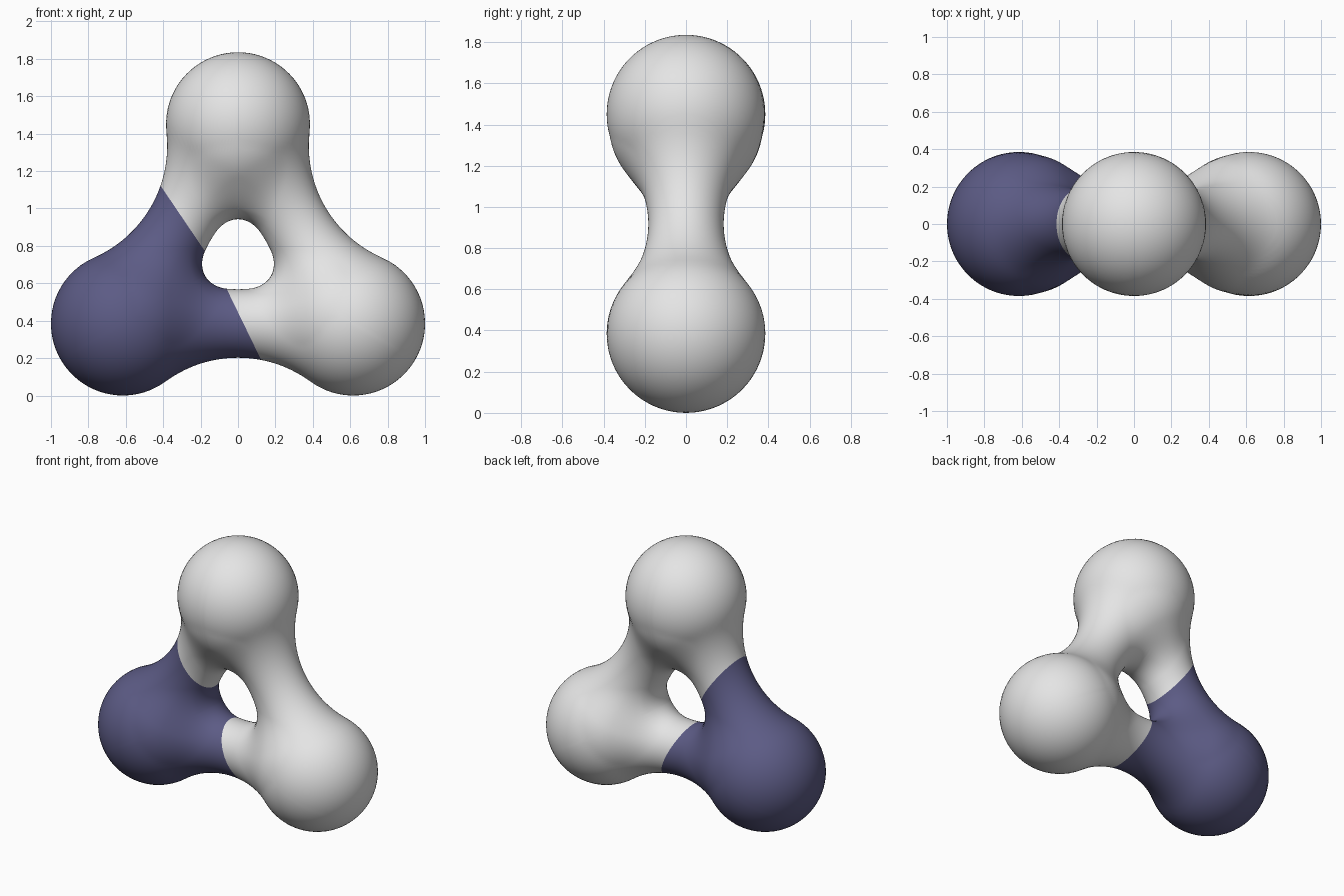
import bpy, bmesh, math
from mathutils import Vector

if "Cube" in bpy.data.objects:
    bpy.data.objects.remove(bpy.data.objects["Cube"])

R_BALL, R_NECK, HALF = 0.385, 0.183, 0.615      # lobe radius, neck radius, half edge
INR = HALF / math.sqrt(3)                       # triangle inradius
# radius of the arc that joins the neck to the lobes tangentially
RHO = (HALF**2 + R_NECK**2 - R_BALL**2) / (2 * (R_BALL - R_NECK))
ARC = R_NECK + RHO
EDGES = [(math.cos(math.radians(a)), math.sin(math.radians(a))) for a in (30, 150, 270)]
N_THIRD, N_SEC = 76, 96


def dumbbell(x, y, z, n):
    """Distance to two lobes joined by a waisted neck along one triangle side."""
    t = abs(x * n[1] - z * n[0])
    d = math.hypot(x * n[0] + z * n[1] - INR, y)
    if t / HALF + d / ARC < 1:
        return RHO - math.hypot(t, d - ARC)
    return math.hypot(t - HALF, d) - R_BALL


def field(x, y, z):
    """Union of the three dumbbells, blended softly near the hole."""
    a, b, _ = sorted(dumbbell(x, y, z, n) for n in EDGES)
    k = 0.18 * min(1, max(0, (0.6 - math.hypot(x, z)) / 0.35))
    if k > 0 and b - a < k:
        a -= (k - (b - a))**2 / (4 * k)
    return a


def section(theta):
    """Closed cross-section (radius, y) at an angle from the top lobe."""
    core = INR / math.cos(math.pi / 3 - abs(theta))
    s, c = math.sin(theta), math.cos(theta)
    pts = []
    for j in range(N_SEC):
        p = 2 * math.pi * j / N_SEC
        cr, cy = math.cos(p), math.sin(p)
        lo, hi = 0.0, 0.6
        if cr < -1e-6:
            hi = min(hi, core / -cr)
        for _ in range(18):
            m = (lo + hi) / 2
            r = core + m * cr
            if field(r * s, m * cy, r * c) < 0:
                lo = m
            else:
                hi = m
        pts.append((core + lo * cr, lo * cy))
    return pts


# Three-lobed ring: one third is computed and repeated by rotation
third = [(th, section(th)) for th in
         (-math.pi / 3 + 2 * math.pi / 3 * i / N_THIRD for i in range(N_THIRD))]
bm = bmesh.new()
rings = []
for q in range(3):
    for th, pts in third:
        a = th + q * 2 * math.pi / 3
        rings.append([bm.verts.new((r * math.sin(a), y, r * math.cos(a) + R_BALL + INR))
                      for r, y in pts])
for i, ring in enumerate(rings):
    nxt = rings[(i + 1) % len(rings)]
    for j in range(N_SEC):
        k = (j + 1) % N_SEC
        bm.faces.new((ring[j], ring[k], nxt[k], nxt[j]))
bmesh.ops.recalc_face_normals(bm, faces=bm.faces)

# Cut the two colour borders around the dark lobe
AX = Vector((math.cos(math.pi / 6), 0, 0.5))
PERP = Vector((-0.5, 0, math.cos(math.pi / 6)))
MID = Vector((0, 0, R_BALL + INR))
BORDER = 0.241 - MID.dot(AX)


def side(p):
    v = p - MID
    return v.dot(AX) + 0.072 * abs(v.dot(PERP)) - BORDER


for sgn in (1, -1):
    near = [f for f in bm.faces
            if sgn * (f.calc_center_median() - MID).dot(PERP) > 0.02
            and abs(side(f.calc_center_median())) < 0.1]
    geom = set(near)
    for f in near:
        geom.update(f.edges)
        geom.update(f.verts)
    bmesh.ops.bisect_plane(bm, geom=list(geom), dist=1e-5,
                           plane_co=MID + AX * BORDER,
                           plane_no=(AX + PERP * 0.072 * sgn).normalized())
for f in bm.faces:
    f.smooth = True
    f.material_index = int(side(f.calc_center_median()) < 0)

mesh = bpy.data.meshes.new("three_lobed_ring")
bm.to_mesh(mesh)
bm.free()
for name, col in (("light_grey", (0.78, 0.78, 0.78, 1)), ("dark_violet_blue", (0.107, 0.105, 0.235, 1))):
    mat = bpy.data.materials.new(name)
    mat.diffuse_color = col
    mat.use_nodes = True
    mat.node_tree.nodes["Principled BSDF"].inputs["Base Color"].default_value = mat.diffuse_color
    mesh.materials.append(mat)
obj = bpy.data.objects.new("three_lobed_ring", mesh)
bpy.context.collection.objects.link(obj)
